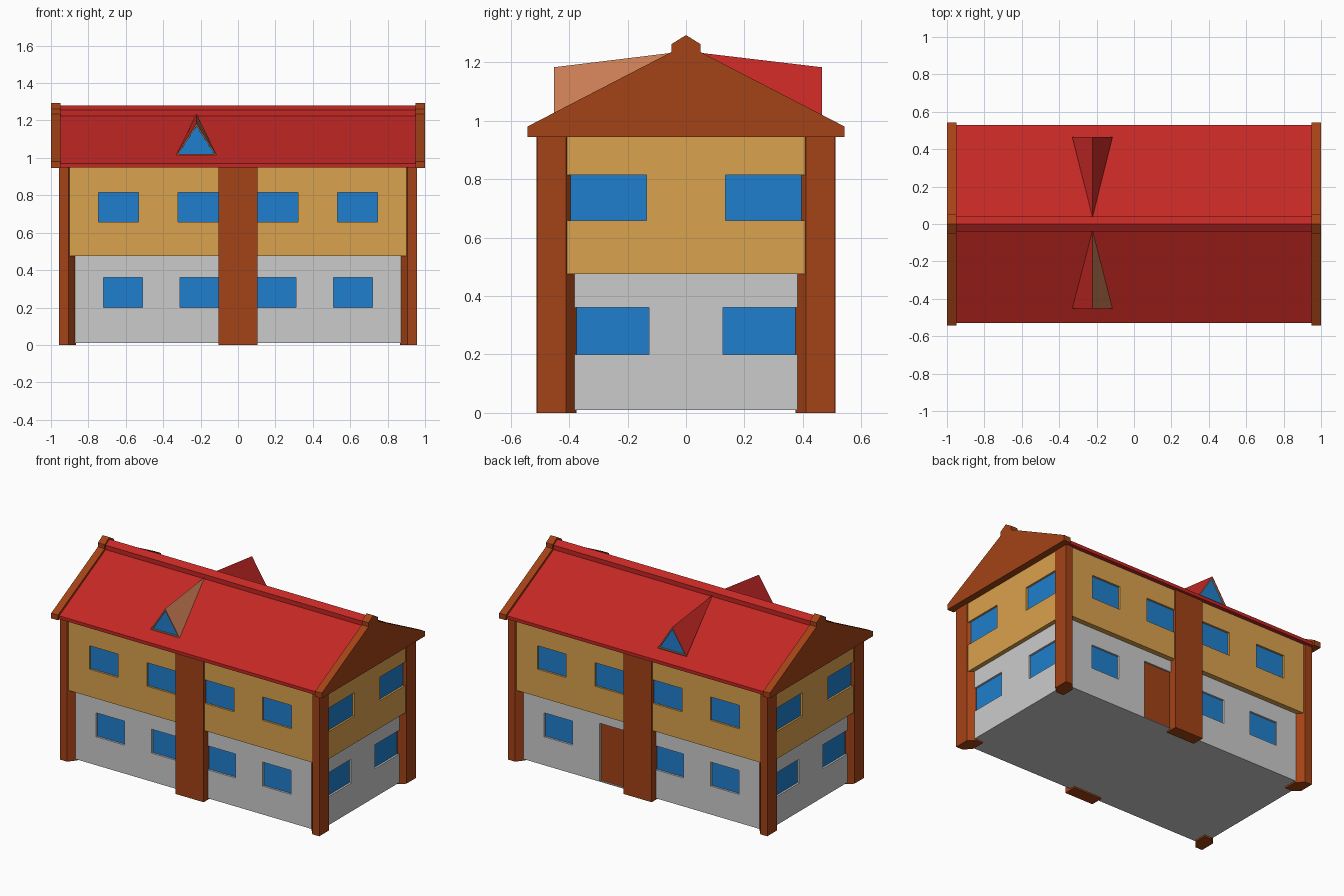
import bpy, bmesh
from mathutils import Vector

if "Cube" in bpy.data.objects:
    bpy.data.objects.remove(bpy.data.objects["Cube"])


def material(name, rgb):
    m = bpy.data.materials.new(name)
    m.diffuse_color = (*rgb, 1)
    m.use_nodes = True
    m.node_tree.nodes["Principled BSDF"].inputs["Base Color"].default_value = m.diffuse_color
    return m


TIMBER = material("timber", (0.37, 0.055, 0.008))
GOLD = material("gold_plaster", (0.70, 0.36, 0.075))
RED = material("red_roof", (0.55, 0.021, 0.018))
BLUE = material("blue_glass", (0.014, 0.21, 0.61))
TAN = material("tan_frame", (0.58, 0.20, 0.09))


def finish(name, bm, *mats):
    bmesh.ops.recalc_face_normals(bm, faces=bm.faces)
    me = bpy.data.meshes.new(name)
    bm.to_mesh(me)
    bm.free()
    for m in mats:
        if m:
            me.materials.append(m)
    ob = bpy.data.objects.new(name, me)
    bpy.context.collection.objects.link(ob)
    return ob


def add_box(bm, lo, hi):
    lo, hi = Vector(lo), Vector(hi)
    vs = bmesh.ops.create_cube(bm, size=1)["verts"]
    for v in vs:
        v.co = (lo + hi) / 2 + v.co * (hi - lo)


def boxes(name, mat, items):
    bm = bmesh.new()
    for lo, hi in items:
        add_box(bm, lo, hi)
    return finish(name, bm, mat)


def add_prism(bm, points, direction):
    f = bm.faces.new([bm.verts.new(p) for p in points])
    ext = bmesh.ops.extrude_face_region(bm, geom=[f])["geom"]
    bmesh.ops.translate(bm, vec=direction,
                        verts=[g for g in ext if isinstance(g, bmesh.types.BMVert)])
    bm.faces.ensure_lookup_table()
    if f.is_valid and len(f.edges[0].link_faces) == 1:
        bm.faces.new(list(f.verts))


def slab(opening, hx, hy, near, far):
    """Box for an opening, between two offsets from the wall surface."""
    axis, s, a, b, z0, z1 = opening
    d = sorted((s * ((hx if axis == "x" else hy) + k)) for k in (near, far))
    if axis == "x":
        return (d[0], a, z0), (d[1], b, z1)
    return (a, d[0], z0), (b, d[1], z1)


def storey(name, mat, hx, hy, z0, z1, windows, doors=()):
    wall = boxes(name + "_walls", mat, [((-hx, -hy, z0), (hx, hy, z1))])
    cutter = boxes("cutter", None, [slab(o, hx, hy, 0.05, -0.015)
                                    for o in (*windows, *doors)])
    cutter.hide_render = True
    mod = wall.modifiers.new("openings", "BOOLEAN")
    mod.operation, mod.solver, mod.object = "DIFFERENCE", "EXACT", cutter
    with bpy.context.temp_override(object=wall, active_object=wall):
        bpy.ops.object.modifier_apply(modifier=mod.name)
    bpy.data.objects.remove(cutter)
    boxes(name + "_windows", BLUE, [slab(o, hx, hy, -0.013, -0.03) for o in windows])
    if doors:
        boxes("back_door", TIMBER, [slab(o, hx, hy, -0.011, -0.03) for o in doors])


def window_rows(long_spans, side_span, z0, z1):
    out = []
    for s in (-1, 1):
        for m in (-1, 1):
            for a, b in long_spans:
                out.append(("y", s, *sorted((m * a, m * b)), z0, z1))
            out.append(("x", s, *sorted((m * side_span[0], m * side_span[1])), z0, z1))
    return out


# Ground floor: one back window is replaced by the door
lower = [w for w in window_rows([(0.10, 0.31), (0.51, 0.72)], (0.127, 0.40), 0.20, 0.36)
         if w[:4] != ("y", 1, 0.10, 0.31)]
storey("ground_floor", None, 0.925, 0.468, 0.01, 0.476, lower,
       [("y", 1, 0.10, 0.31, 0.015, 0.40)])

# Overhanging upper floor
upper = window_rows([(0.10, 0.322), (0.533, 0.747)], (0.135, 0.42), 0.658, 0.815)
storey("upper_floor", GOLD, 0.954, 0.503, 0.475, 0.95, upper)

# Corner posts with inward chamfers
post = [(0.958, -0.51), (0.907, -0.51), (0.865, -0.46), (0.865, -0.375),
        (0.918, -0.375), (0.958, -0.41)]
bm = bmesh.new()
for sx in (-1, 1):
    for sy in (-1, 1):
        add_prism(bm, [(x * sx, y * sy, 0) for x, y in post], (0, 0, 0.95))
finish("corner_posts", bm, TIMBER)

# Middle pillars front and back
boxes("middle_pillars", TIMBER, [((-0.105, -0.512, 0), (0.105, -0.43, 0.95)),
                                 ((-0.105, 0.43, 0), (0.105, 0.512, 0.95))])


# Roof and gable ends share a stepped profile
def roof_points(half, x):
    return [(x, y, z) for y, z in half] + [(x, -y, z) for y, z in reversed(half) if y]


bm = bmesh.new()
add_prism(bm, roof_points([(-0.53, 0.948), (-0.53, 0.97), (-0.04, 1.225),
                           (-0.04, 1.255), (0, 1.28)], -0.96), (1.92, 0, 0))
finish("roof", bm, RED)

gable = [(-0.543, 0.945), (-0.543, 0.98), (-0.05, 1.235), (-0.05, 1.262), (0, 1.293)]
bm = bmesh.new()
for x in (-1, 0.95):
    add_prism(bm, roof_points(gable, x), (0.05, 0, 0))
finish("gable_ends", bm, TIMBER)

# Pyramid dormers with a recessed triangular window
for name, s, y in (("front_dormer", -1, -0.452), ("back_dormer", 1, 0.465)):
    bm = bmesh.new()
    a, b, c, tip = [bm.verts.new(p) for p in (
        (-0.33, y, 1.015), (-0.115, y, 1.015), (-0.222, y, 1.183), (-0.222, s * 0.035, 1.234))]
    front = bm.faces.new((a, b, c))
    right = bm.faces.new((b, c, tip))
    for f in ((a, c, tip), (a, b, tip)):
        bm.faces.new(f)
    bmesh.ops.recalc_face_normals(bm, faces=bm.faces)
    front.material_index = 1
    if s < 0:
        right.material_index = 1
    bmesh.ops.inset_individual(bm, faces=[front], thickness=0.013)
    for f in bmesh.ops.inset_individual(bm, faces=[front], thickness=0.0005,
                                        depth=-0.01)["faces"]:
        f.material_index = 1
    front.material_index = 2
    finish(name, bm, RED, TAN, BLUE)
